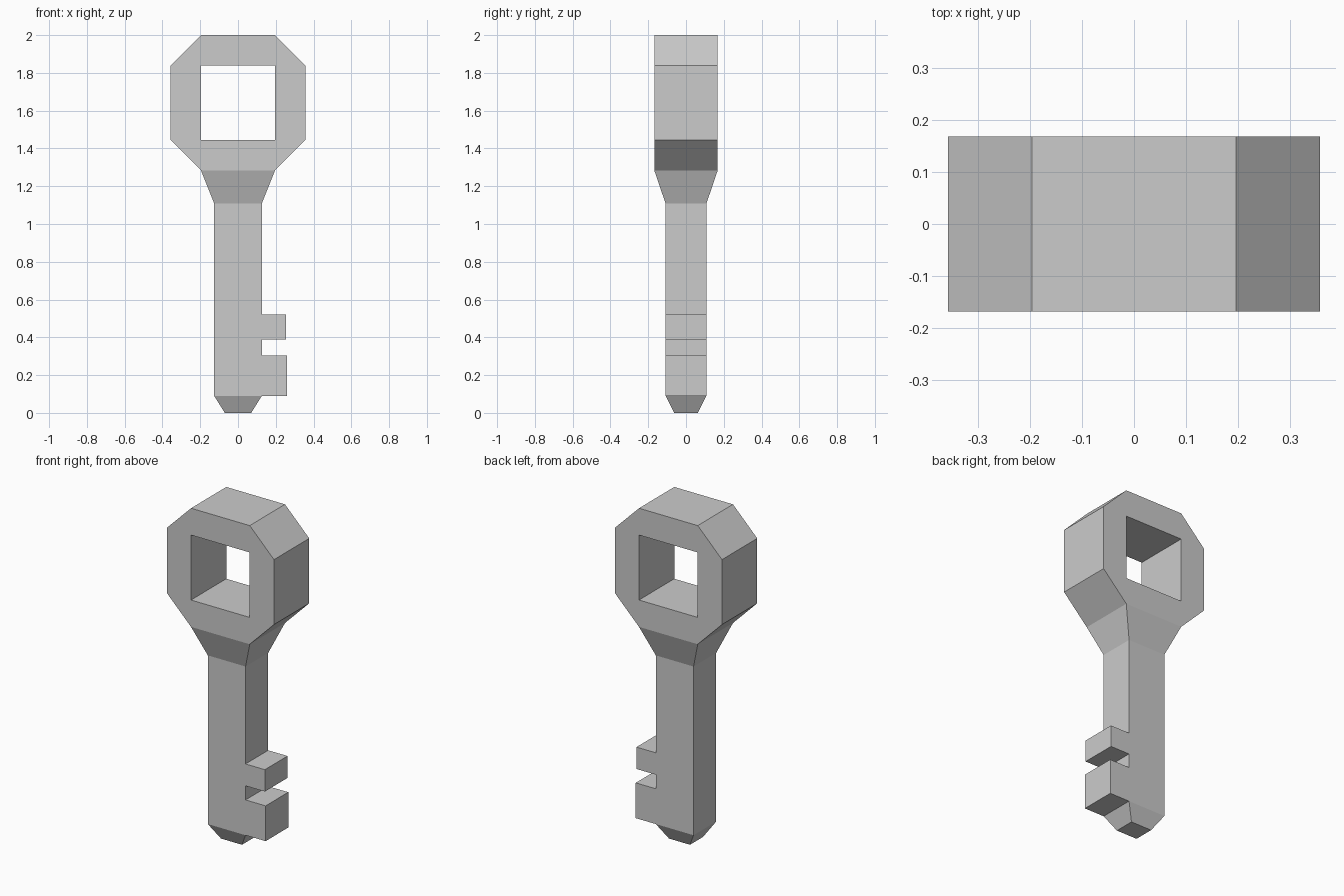
import bpy, bmesh
from mathutils import Vector

if "Cube" in bpy.data.objects:
    bpy.data.objects.remove(bpy.data.objects["Cube"])


def finish(name, bm):
    bmesh.ops.recalc_face_normals(bm, faces=bm.faces)
    mesh = bpy.data.meshes.new(name)
    bm.to_mesh(mesh)
    bm.free()
    bpy.context.collection.objects.link(bpy.data.objects.new(name, mesh))


IN, OUT, HEAD_Y = 0.196, 0.358, 0.168    # bow half sizes
MID_Z = 2.0 - OUT
NECK_Z = MID_Z - OUT

# Bow: octagonal ring with a square hole; its underside is left open for the neck
bm = bmesh.new()
octagon = [(IN, -OUT), (OUT, -IN), (OUT, IN), (IN, OUT),
           (-IN, OUT), (-OUT, IN), (-OUT, -IN), (-IN, -OUT)]
square = [(IN, -IN), (IN, IN), (-IN, IN), (-IN, -IN)]
sides = []
for y in (-HEAD_Y, HEAD_Y):
    o = [bm.verts.new((x, y, MID_Z + z)) for x, z in octagon]
    s = [bm.verts.new((x, y, MID_Z + z)) for x, z in square]
    for i in range(4):
        a, b, c = o[2 * i], o[2 * i + 1], o[(2 * i + 2) % 8]
        bm.faces.new((a, b, s[i]))
        bm.faces.new((b, c, s[(i + 1) % 4], s[i]))
    sides.append((o, s))
(o0, s0), (o1, s1) = sides
for ring0, ring1, count in ((o0, o1, 7), (s0, s1, 4)):
    n = len(ring0)
    for i in range(count):
        j = (i + 1) % n
        bm.faces.new((ring0[i], ring0[j], ring1[j], ring1[i]))
finish("bow", bm)

# Shaft: lofted rectangles for tip, shank and flared neck (z, half x, half y)
SX, SY = 0.126, 0.108
levels = [(0.0, 0.07, 0.062), (0.09, SX, SY), (0.303, SX, SY), (0.388, SX, SY),
          (0.52, SX, SY), (1.108, SX, SY), (NECK_Z, IN, HEAD_Y)]
bm = bmesh.new()
rings = [[bm.verts.new((sx * x, sy * y, z))
          for sx, sy in ((-1, -1), (1, -1), (1, 1), (-1, 1))] for z, x, y in levels]
bm.faces.new(rings[0][::-1])
right = []
for low, high in zip(rings, rings[1:]):
    for i in range(4):
        j = (i + 1) % 4
        face = bm.faces.new((low[i], low[j], high[j], high[i]))
        if i == 1:
            right.append(face)

# Teeth: pulled out of the right face of the shank
for face, reach in ((right[1], 0.26), (right[3], 0.255)):
    tooth = bmesh.ops.extrude_discrete_faces(bm, faces=[face])["faces"][0]
    bmesh.ops.translate(bm, verts=tooth.verts, vec=Vector((reach - SX, 0, 0)))
finish("shaft", bm)
